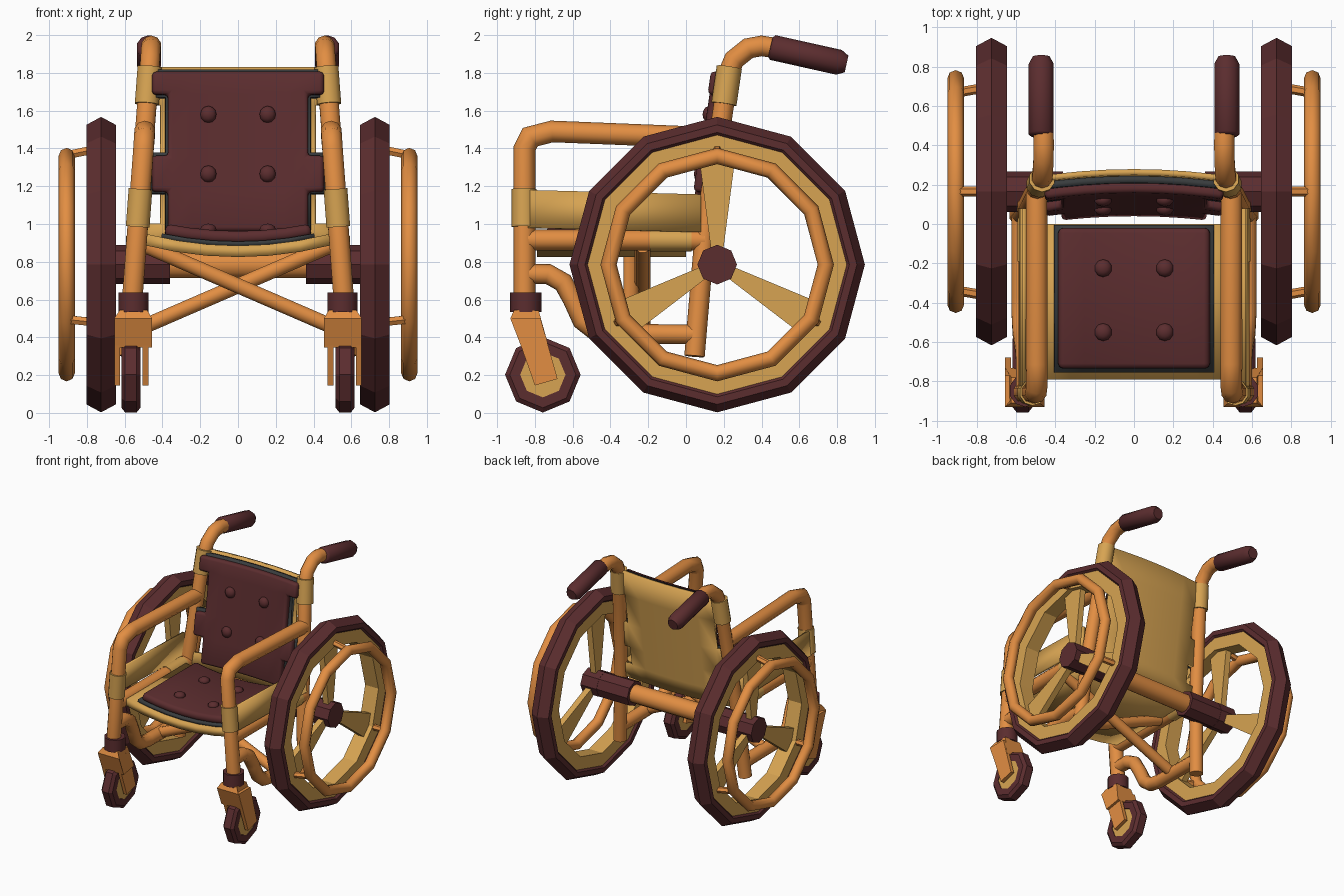
import bpy, bmesh, math
from mathutils import Vector, Matrix

if "Cube" in bpy.data.objects:
    bpy.data.objects.remove(bpy.data.objects["Cube"])

def material(name, rgb):
    m = bpy.data.materials.new(name)
    m.diffuse_color = (*rgb, 1)
    m.use_nodes = True
    m.node_tree.nodes["Principled BSDF"].inputs["Base Color"].default_value = m.diffuse_color
    return m

ORANGE = material("orange_tubing", (0.76, 0.27, 0.055))
TAN = material("tan_fabric", (0.68, 0.37, 0.085))
MAROON = material("dark_maroon", (0.105, 0.026, 0.028))
CHARCOAL = material("charcoal_trim", (0.04, 0.045, 0.047))

def finish(name, bm, mat, mirror=True, smooth=False):
    bmesh.ops.remove_doubles(bm, verts=bm.verts, dist=1e-5)
    bmesh.ops.recalc_face_normals(bm, faces=bm.faces)
    me = bpy.data.meshes.new(name)
    bm.to_mesh(me)
    bm.free()
    me.materials.append(mat)
    ob = bpy.data.objects.new(name, me)
    bpy.context.collection.objects.link(ob)
    if smooth:
        bpy.ops.object.select_all(action='DESELECT')
        ob.select_set(True)
        bpy.context.view_layer.objects.active = ob
        bpy.ops.object.shade_smooth_by_angle(angle=math.radians(50))
    if mirror:
        ob.modifiers.new("mirror", 'MIRROR').use_mirror_merge = False
    return ob

def bridge(bm, rings, closed):
    n = len(rings[0])
    for i in range(len(rings) - (0 if closed else 1)):
        a, b = rings[i], rings[(i + 1) % len(rings)]
        for k in range(n):
            bm.faces.new((a[k], a[(k + 1) % n], b[(k + 1) % n], b[k]))

def tube(name, pts, r, mat, mirror=True, n=10):
    """Mitred round tube; a point may carry its own radius as a 4th value."""
    bm = bmesh.new()
    ps = [Vector(p[:3]) for p in pts]
    rings = []
    for i, p in enumerate(ps):
        a = (p - ps[i - 1]).normalized() if i else None
        b = (ps[i + 1] - p).normalized() if i < len(ps) - 1 else None
        t = ((a or b) + (b or a)).normalized()
        miter = 1 / max(0.7, t.dot(a or b))
        ref = Vector((0, 0, 1)) if abs(t.x) > 0.8 else Vector((1, 0, 0))
        s = (ref - t * ref.dot(t)).normalized()
        u = t.cross(s)
        rr = pts[i][3] if len(pts[i]) > 3 else r
        rings.append([bm.verts.new(p + rr * (s * math.cos(q) + u * math.sin(q) * miter))
                      for q in (math.tau * (k + 0.5) / n for k in range(n))])
    bridge(bm, rings, False)
    bm.faces.new(rings[0])
    bm.faces.new(rings[-1])
    return finish(name, bm, mat, mirror, True)

def lathe(name, c, profile, n, mat, smooth=False):
    """Closed (x offset, radius) profile spun about the x direction."""
    bm = bmesh.new()
    rings = []
    for i in range(n):
        q = math.pi / 2 + math.tau * i / n
        rings.append([bm.verts.new((c[0] + x, c[1] + r * math.cos(q), c[2] + r * math.sin(q)))
                      for x, r in profile])
    bridge(bm, rings, True)
    bmesh.ops.remove_doubles(bm, verts=bm.verts, dist=1e-5)
    bmesh.ops.dissolve_degenerate(bm, edges=bm.edges, dist=1e-5)
    return finish(name, bm, mat, True, smooth)

def prism(name, yz, x0, x1, mat):
    bm = bmesh.new()
    a, b = [[bm.verts.new((x, y, z)) for y, z in yz] for x in (x0, x1)]
    bridge(bm, [a, b], False)
    bm.faces.new(a)
    bm.faces.new(b)
    return finish(name, bm, mat)

def sheet(name, us, vs, f, thick, mat, keep=lambda u, v: True, bevel=0, mirror=False):
    """Grid surface f(u, v) given thickness; keep() cuts notches."""
    bm = bmesh.new()
    g = [[bm.verts.new(f(u, v)) for u in us] for v in vs]
    for j in range(len(vs) - 1):
        for i in range(len(us) - 1):
            if keep((us[i] + us[i + 1]) / 2, (vs[j] + vs[j + 1]) / 2):
                bm.faces.new((g[j][i], g[j][i + 1], g[j + 1][i + 1], g[j + 1][i]))
    bmesh.ops.delete(bm, geom=[v for v in bm.verts if not v.link_faces], context='VERTS')
    ob = finish(name, bm, mat, mirror, True)
    s = ob.modifiers.new("thickness", 'SOLIDIFY')
    s.thickness, s.offset = thick, 0
    if bevel:
        b = ob.modifiers.new("soft_edge", 'BEVEL')
        b.width, b.segments, b.limit_method, b.angle_limit = bevel, 2, 'ANGLE', 0.9
    return ob

def lean(y, z):
    """Point on the inward leaning side frame."""
    return (0.605 - 0.075 * z, y, z)

def post_y(z):
    return 0.10 + (z - 0.95) * 0.147

# side frames
tube("front_post_and_armrest", [lean(*p) for p in
     [(-.855, .6), (-.855, 1.40), (-.825, 1.46), (-.71, 1.49), (.16, 1.455)]], .057, ORANGE)
tube("back_post_and_handle", [lean(*p) for p in
     [(.045, .3), (.10, .95), (.225, 1.8), (.255, 1.87), (.33, 1.93), (.40, 1.943), (.47, 1.932)]], .054, ORANGE)
tube("handle_grip", [(.472, .447, 1.937, .052), (.472, .46, 1.934, .067),
                     (.472, .81, 1.856, .067), (.472, .85, 1.847, .045)], .067, MAROON)
tube("seat_rail", [lean(-.85, .915), lean(.10, .915)], .055, ORANGE)
tube("seat_rail_sleeve", [lean(-.19, .915), lean(.03, .915)], .06, TAN)
tube("lower_rail", [lean(*p) for p in [(-.85, .735), (-.73, .735), (-.65, .69), (-.60, .6),
     (-.55, .49), (-.48, .435), (-.38, .42), (.05, .415)]], .052, ORANGE)
tube("front_post_sleeve", [lean(-.858, .985), lean(-.858, 1.185)], .066, TAN)
tube("back_post_sleeve", [lean(post_y(1.635), 1.635), lean(post_y(1.83), 1.83)], .067, TAN)
sheet("side_panel", [-.87, .08], [0, 1],
      lambda y, v: (.575 - .015 * v, y, .98 + .2 * v - .025 * (y + .87)), .02, TAN, mirror=True)

# cross braces
for s in (-1, 1):
    tube("cross_brace", [(-.55 * s, -.26 + .03 * s, .435), (.49 * s, -.26 + .03 * s, .885)],
         .042, ORANGE, False)

# axle
tube("axle", [(-.42, .165, .785), (.42, .165, .785)], .075, ORANGE, False)
HUB = (.725, .165, .785)
lathe("axle_sleeve", (0, .165, .785), [(.36, 0), (.36, .103), (.66, .103), (.66, 0)], 8, MAROON)

# main wheels
lathe("wheel_hub", HUB, [(-.08, 0), (-.08, .105), (.07, .105), (.07, 0)], 8, MAROON)
lathe("tyre", HUB, [(-.055, .68), (-.078, .70), (-.078, .74), (0, .782), (.078, .74),
                    (.078, .70), (.055, .68)], 12, MAROON)
lathe("wheel_rim", HUB, [(-.062, .58), (-.062, .705), (.062, .705), (.062, .58)], 12, TAN)
lathe("push_rim", (.907, .165, .785),
      [(.043 * math.cos(math.tau * k / 8), .575 + .043 * math.sin(math.tau * k / 8)) for k in range(8)],
      12, ORANGE, True)
for k in range(3):
    q = math.pi / 2 + k * math.tau / 3
    c, s = math.cos(q), math.sin(q)
    prism("wheel_spoke", [(HUB[1] + r * c - w * s, HUB[2] + r * s + w * c)
          for r, w in ((.06, -.03), (.6, -.1), (.6, .1), (.06, .03))], .70, .75, TAN)
    tube("push_rim_strut", [(.76, .165 + .61 * c, .785 + .61 * s),
                            (.905, .165 + .58 * c, .785 + .58 * s)], .025, ORANGE, n=6)

# casters
tube("caster_collar", [(.553, -.848, .535), (.553, -.848, .638)], .083, MAROON)
crown = prism("caster_fork_crown", [(-.93, .50), (-.91, .545), (-.78, .542), (-.732, .37), (-.87, .345)],
              .455, .655, ORANGE)
for v in crown.data.vertices:
    if v.co.z > .53:
        v.co.x = .553 + (v.co.x - .555) * .72
for x in (.475, .625):
    prism("caster_fork_arm", [(-.925, .50), (-.77, .50), (-.68, .18), (-.80, .145)], x, x + .03, ORANGE)
lathe("caster_tyre", (.567, -.758, .202), [(-.05, .12), (-.05, .175), (-.03, .2), (.03, .2),
                                          (.05, .175), (.05, .12)], 8, MAROON)
lathe("caster_hub", (.567, -.758, .202), [(-.045, 0), (-.045, .135), (.045, .135), (.045, 0)], 8, TAN)

# seat
def seat(dz):
    return lambda x, y: (x, y, .915 + dz - .06 * (1 - (x / .48) ** 2))

def span(a, b, n):
    return [a + (b - a) * i / n for i in range(n + 1)]

sheet("seat_sling", span(-.49, .49, 6), [-.79, -.4, 0], seat(0), .06, TAN)
sheet("seat_trim", span(-.405, .405, 6), [-.755, -.38, -.005], seat(.04), .025, CHARCOAL)
sheet("seat_cushion", span(-.385, .385, 6), [-.735, -.38, -.02], seat(.075), .065, MAROON, bevel=.025)

# backrest with notches between the sleeves
def back(dy):
    return lambda x, z: (x, post_y(z) + dy + .035 * (1 - (x / .48) ** 2), z)

def back_keep(x, z):
    return abs(x) < .41 or z > 1.63 or 1.16 < z < 1.37 or z < 1.0

def pad_keep(x, z):
    return abs(x) < .37 or z > 1.68 or 1.17 < z < 1.36

inner = span(-.41, .41, 6)
sheet("backrest_sling", [-.50] + inner + [.50], [.88, 1.0, 1.16, 1.37, 1.63, 1.83],
      back(0), .03, TAN, back_keep)
sheet("backrest_trim", [-.465] + span(-.385, .385, 6) + [.465], [.95, 1.16, 1.375, 1.668, 1.815],
      back(-.035), .035, CHARCOAL,
      lambda x, z: abs(x) < .38 or z > 1.66 or 1.16 < z < 1.37)
sheet("backrest_cushion", [-.455] + span(-.37, .37, 6) + [.455], [.96, 1.17, 1.36, 1.685, 1.805],
      back(-.07), .06, MAROON, pad_keep, bevel=.02)

# buttons
def button(name, loc, scale):
    bm = bmesh.new()
    bmesh.ops.create_uvsphere(bm, u_segments=10, v_segments=6, radius=1,
                              matrix=Matrix.Translation(loc) @ Matrix.Diagonal((*scale, 1)))
    finish(name, bm, MAROON, True, True)

for y in (-.225, -.55):
    button("seat_button", (.157, y, .972), (.045, .045, .03))
for z in (1.265, 1.58):
    button("backrest_button", (.157, post_y(z) - .07, z), (.045, .035, .045))
